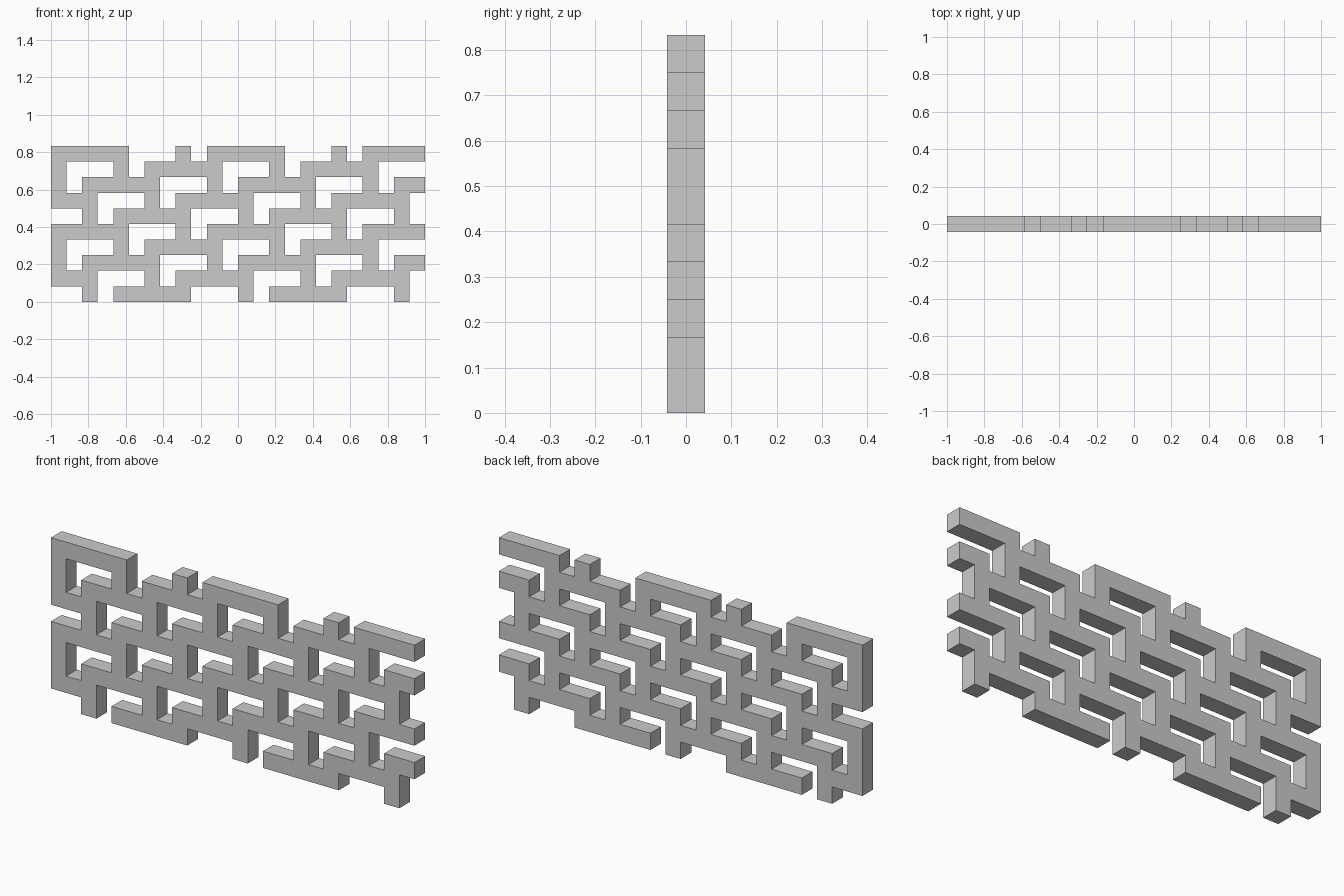
import bpy, bmesh
from mathutils import Vector

if "Cube" in bpy.data.objects:
    bpy.data.objects.remove(bpy.data.objects["Cube"])

U = 1 / 12            # lattice cell size
COLS, ROWS = 24, 10


def filled(col, row):
    # each row repeats every 10 cells: a 5-cell bar plus one upright, shifted 4 cells per row
    phase = (col + 4 * (ROWS - 1 - row)) % 10
    return phase <= 4 or phase == 8


bm = bmesh.new()

# front face of the lattice, one quad per filled cell
for row in range(ROWS):
    for col in range(COLS):
        if filled(col, row):
            corners = [(0, 0), (1, 0), (1, 1), (0, 1)]
            bm.faces.new([bm.verts.new(((col + a) * U - 1, -U / 2, (row + b) * U))
                          for a, b in corners])
bmesh.ops.remove_doubles(bm, verts=bm.verts, dist=1e-4)

# thickness
ext = bmesh.ops.extrude_face_region(bm, geom=bm.faces[:], use_keep_orig=True)
new_verts = [g for g in ext["geom"] if isinstance(g, bmesh.types.BMVert)]
bmesh.ops.translate(bm, verts=new_verts, vec=Vector((0, U, 0)))
bmesh.ops.recalc_face_normals(bm, faces=bm.faces)

mesh = bpy.data.meshes.new("lattice_screen")
bm.to_mesh(mesh)
bm.free()
screen = bpy.data.objects.new("lattice_screen", mesh)
bpy.context.collection.objects.link(screen)
